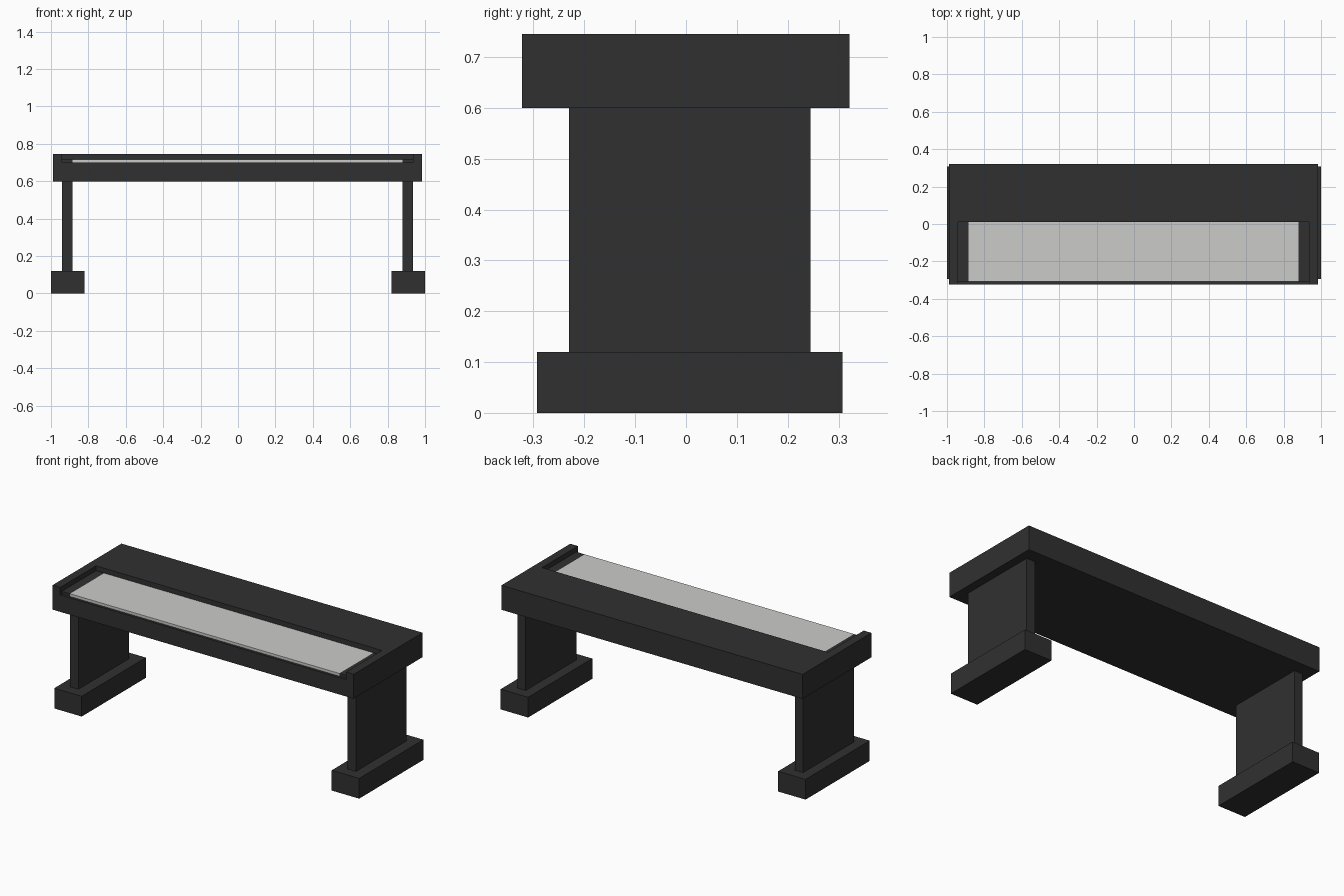
import bpy

if "Cube" in bpy.data.objects:
    bpy.data.objects.remove(bpy.data.objects["Cube"])


def material(name, rgb):
    m = bpy.data.materials.new(name)
    m.diffuse_color = (*rgb, 1.0)
    m.use_nodes = True
    m.node_tree.nodes["Principled BSDF"].inputs["Base Color"].default_value = m.diffuse_color
    return m


black = material("charcoal black", (0.030, 0.030, 0.030))
ivory = material("pale grey", (0.60, 0.60, 0.585))


def box(name, lo, hi, mat):
    """Axis-aligned box from its low corner to its high corner."""
    bpy.ops.mesh.primitive_cube_add(size=1)
    ob = bpy.context.object
    ob.name = name
    for v in ob.data.vertices:
        v.co = [lo[i] if v.co[i] < 0 else hi[i] for i in range(3)]
    ob.data.materials.append(mat)
    return ob


# Body: long slab with the key bed cut out of its top, open to the front
body = box("body", (-0.99, -0.323, 0.60), (0.985, 0.322, 0.745), black)
cutter = box("key_bed_cutter", (-0.94, -0.40, 0.70), (0.935, 0.012, 0.80), black)
cutter.hide_render = True
mod = body.modifiers.new("key_bed", 'BOOLEAN')
mod.operation = 'DIFFERENCE'
mod.solver = 'EXACT'
mod.object = cutter
bpy.context.view_layer.objects.active = body
bpy.ops.object.modifier_apply(modifier=mod.name)
bpy.data.objects.remove(cutter)

# Keys: one pale plate between two dark end blocks
box("keys", (-0.886, -0.308, 0.70), (0.88, 0.012, 0.716), ivory)
box("left_key_block", (-0.94, -0.308, 0.70), (-0.886, 0.012, 0.716), black)
box("right_key_block", (0.88, -0.308, 0.70), (0.935, 0.012, 0.716), black)

# Stand: an upright panel on a wide foot at each end
for side, leg, foot in (("left", (-0.94, -0.886), (-1.0, -0.82)),
                        ("right", (0.88, 0.935), (0.82, 1.0))):
    box(side + "_leg", (leg[0], -0.23, 0.12), (leg[1], 0.245, 0.60), black)
    box(side + "_foot", (foot[0], -0.293, 0.0), (foot[1], 0.308, 0.12), black)
